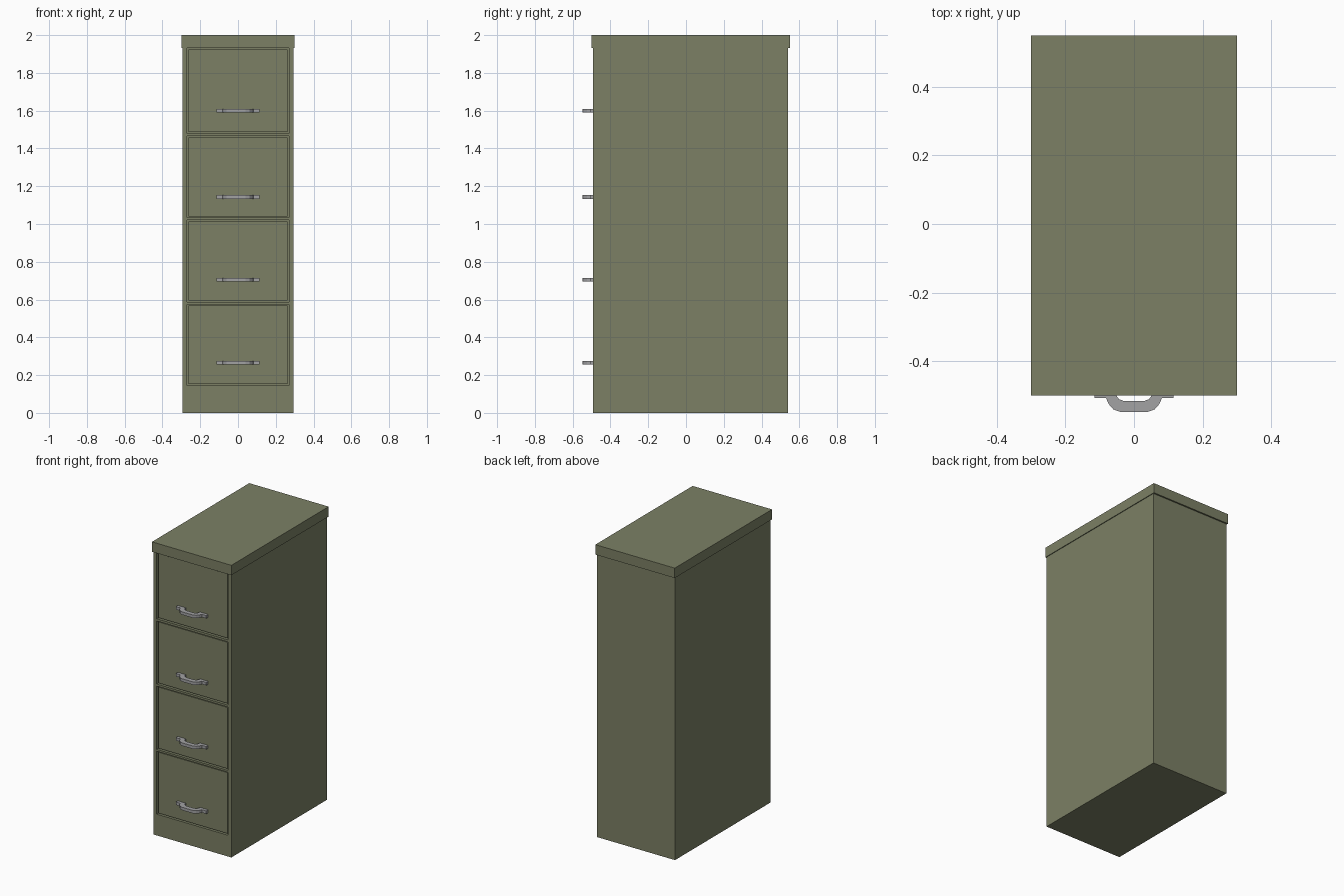
import bpy
import bmesh

old = bpy.data.objects.get("Cube")
if old:
    bpy.data.objects.remove(old, do_unlink=True)


def material(name, rgb):
    mat = bpy.data.materials.new(name)
    mat.use_nodes = True
    color = (*rgb, 1)
    mat.diffuse_color = color
    mat.node_tree.nodes["Principled BSDF"].inputs["Base Color"].default_value = color
    return mat


olive = material("olive_paint", (0.2, 0.216, 0.13))
metal = material("grey_metal", (0.36, 0.36, 0.37))


def finish(name, bm, mat):
    bmesh.ops.recalc_face_normals(bm, faces=bm.faces)
    mesh = bpy.data.meshes.new(name)
    bm.to_mesh(mesh)
    bm.free()
    mesh.materials.append(mat)
    obj = bpy.data.objects.new(name, mesh)
    bpy.context.collection.objects.link(obj)
    return obj


def box(name, x, y, z, mat):
    """Box from (low, high) pairs along each axis."""
    bm = bmesh.new()
    bmesh.ops.create_cube(bm, size=1)
    for v in bm.verts:
        v.co = [pair[0] if c < 0 else pair[1] for c, pair in zip(v.co, (x, y, z))]
    return finish(name, bm, mat)


def prism(name, outline, z, mat):
    """Plan outline extruded between two heights."""
    bm = bmesh.new()
    face = bm.faces.new([bm.verts.new((x, y, z[0])) for x, y in outline])
    moved = bmesh.ops.extrude_face_region(bm, geom=[face])["geom"]
    verts = [g for g in moved if isinstance(g, bmesh.types.BMVert)]
    bmesh.ops.translate(bm, vec=(0, 0, z[1] - z[0]), verts=verts)
    return finish(name, bm, mat)


def label_frame(name, half_x, y, z, rim, mat):
    """Rectangular frame: a front face inset, opened and given depth."""
    bm = bmesh.new()
    corners = [(-half_x, z[0]), (half_x, z[0]), (half_x, z[1]), (-half_x, z[1])]
    face = bm.faces.new([bm.verts.new((px, y[0], pz)) for px, pz in corners])
    bmesh.ops.inset_region(bm, faces=[face], thickness=rim)
    bmesh.ops.delete(bm, geom=[face], context="FACES")
    moved = bmesh.ops.extrude_face_region(bm, geom=bm.faces[:])["geom"]
    verts = [g for g in moved if isinstance(g, bmesh.types.BMVert)]
    bmesh.ops.translate(bm, vec=(0, y[1] - y[0], 0), verts=verts)
    return finish(name, bm, mat)


# Cabinet shell and overhanging top
body = box("cabinet_body", (-0.295, 0.295), (-0.493, 0.54), (0, 1.94), olive)
box("cabinet_top", (-0.3, 0.3), (-0.5, 0.55), (1.932, 2), olive)

# Half outline of the pull, from foot to middle and back along the inside
outer = [(0.115, -0.48), (0.115, -0.507), (0.082, -0.507), (0.074, -0.525),
         (0.06, -0.541), (0.04, -0.548)]
inner = [(0.028, -0.517), (0.044, -0.511), (0.053, -0.498), (0.055, -0.48)]
pull = ([(-x, y) for x, y in outer] + [(x, y) for x, y in reversed(outer)]
        + [(x, y) for x, y in reversed(inner)] + [(-x, y) for x, y in inner])

# Drawers: bottom, top, pull height, label bottom
drawers = [(0.145, 0.575, 0.265, 0.424), (0.588, 1.02, 0.705, 0.867),
           (1.034, 1.465, 1.143, 1.304), (1.48, 1.931, 1.6, 1.758)]
gap = 0.007

for i, (low, high, pull_z, label_z) in enumerate(drawers, 1):
    # Opening cut in the front of the shell
    cutter = box("opening_cutter", (-0.269, 0.269), (-0.6, -0.465), (low, high), olive)
    cutter.hide_render = True
    cut = body.modifiers.new("opening", "BOOLEAN")
    cut.operation = "DIFFERENCE"
    cut.solver = "EXACT"
    cut.object = cutter
    bpy.context.view_layer.objects.active = body
    bpy.ops.object.modifier_apply(modifier=cut.name)
    bpy.data.objects.remove(cutter, do_unlink=True)

    # Drawer front, label holder and pull
    box(f"drawer_front_{i}", (-0.269 + gap, 0.269 - gap), (-0.486, -0.46),
        (low + gap, high - gap), olive)
    label_frame(f"label_holder_{i}", 0.064, (-0.504, -0.482),
                (label_z, label_z + 0.09), 0.007, metal)
    prism(f"drawer_pull_{i}", pull, (pull_z - 0.01, pull_z + 0.01), metal)
